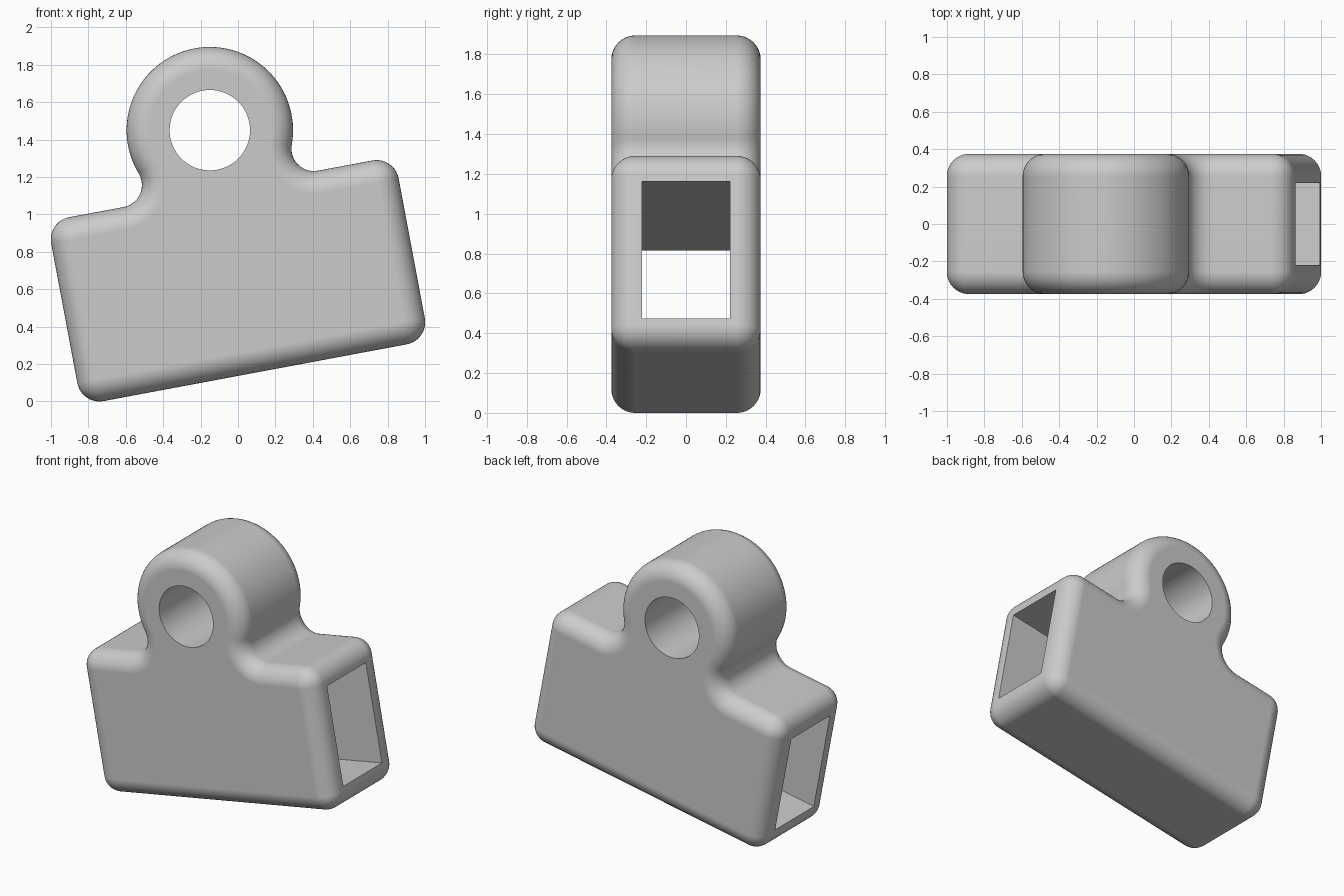
import bpy, bmesh, math
from mathutils import Matrix, Vector

cube = bpy.data.objects.get("Cube")
if cube:
    bpy.data.objects.remove(cube, do_unlink=True)

TILT = math.radians(10.6)
HALF_W, HALF_H, HALF_D = 0.945, 0.50, 0.375
R = 0.12                      # corner, fillet and edge radius
EYE_V, EYE_R, HOLE_R = 0.819, 0.445, 0.215
PLACE = Matrix.Translation((0, 0, 0.645)) @ Matrix.Rotation(-TILT, 4, 'Y')

grey = bpy.data.materials.new("light grey")
grey.use_nodes = True
grey.diffuse_color = (0.6, 0.6, 0.6, 1)
grey.node_tree.nodes["Principled BSDF"].inputs["Base Color"].default_value = (0.6, 0.6, 0.6, 1)


def arc(cx, cz, radius, start, end, n):
    angles = [math.radians(start + (end - start) * i / n) for i in range(n + 1)]
    return [(cx + radius * math.cos(a), cz + radius * math.sin(a)) for a in angles]


def outline(inset):
    """Rounded block with a filleted eye on top, shrunk by inset."""
    fv = HALF_H + R
    fu = math.sqrt((EYE_R + R) ** 2 - (EYE_V - fv) ** 2)
    meet = math.degrees(math.atan2(EYE_V - fv, -fu))
    cu, cv = HALF_W - R, HALF_H - R
    half = arc(cu, -cv, R - inset, -90, 0, 10)
    half += arc(cu, cv, R - inset, 0, 90, 10)
    half += arc(fu, fv, R + inset, 270, meet, 14)
    half += arc(0, EYE_V, EYE_R - inset, meet - 180, 90, 30)[1:]
    return half + [(-u, v) for u, v in reversed(half[:-1])]


def make_object(name, bm):
    bmesh.ops.recalc_face_normals(bm, faces=bm.faces)
    bm.transform(PLACE)
    mesh = bpy.data.meshes.new(name)
    bm.to_mesh(mesh)
    bm.free()
    mesh.materials.append(grey)
    obj = bpy.data.objects.new(name, mesh)
    bpy.context.collection.objects.link(obj)
    return obj


# Body: outlines lofted through the depth with rounded front and back rims
steps = [math.pi / 2 * i / 10 for i in range(11)]
layers = [(-HALF_D + R * (1 - math.cos(p)), R * (1 - math.sin(p))) for p in steps]
layers += [(-y, inset) for y, inset in reversed(layers)]
bm = bmesh.new()
rings = [[bm.verts.new((u, y, v)) for u, v in outline(inset)] for y, inset in layers]
count = len(rings[0])
for a, b in zip(rings, rings[1:]):
    for i in range(count):
        j = (i + 1) % count
        bm.faces.new((a[i], a[j], b[j], b[i]))
bm.faces.new(rings[0])
bm.faces.new(rings[-1])
bmesh.ops.remove_doubles(bm, verts=bm.verts, dist=0.0001)
body = make_object("clip_body", bm)

# Round hole through the eye
bm = bmesh.new()
bmesh.ops.create_cone(bm, cap_ends=True, segments=64, radius1=HOLE_R, radius2=HOLE_R, depth=2,
                      matrix=Matrix.Translation((0, 0, EYE_V)) @ Matrix.Rotation(math.pi / 2, 4, 'X'))
hole = make_object("eye_hole_cutter", bm)

# Rectangular channel along the block
bm = bmesh.new()
bmesh.ops.create_cube(bm, size=1, matrix=Matrix.Diagonal((3, 0.44, 0.70, 1)))
channel = make_object("channel_cutter", bm)

bpy.ops.object.select_all(action='DESELECT')
bpy.context.view_layer.objects.active = body
body.select_set(True)
for cutter in (hole, channel):
    cutter.hide_render = True
    mod = body.modifiers.new("cut", 'BOOLEAN')
    mod.operation = 'DIFFERENCE'
    mod.solver = 'EXACT'
    mod.object = cutter
    bpy.ops.object.modifier_apply(modifier=mod.name)
    bpy.data.objects.remove(cutter, do_unlink=True)

# Smooth rims, crisp openings
bpy.ops.object.shade_smooth_by_angle(angle=math.radians(30))
weighted = body.modifiers.new("weighted_normals", 'WEIGHTED_NORMAL')
weighted.keep_sharp = True
